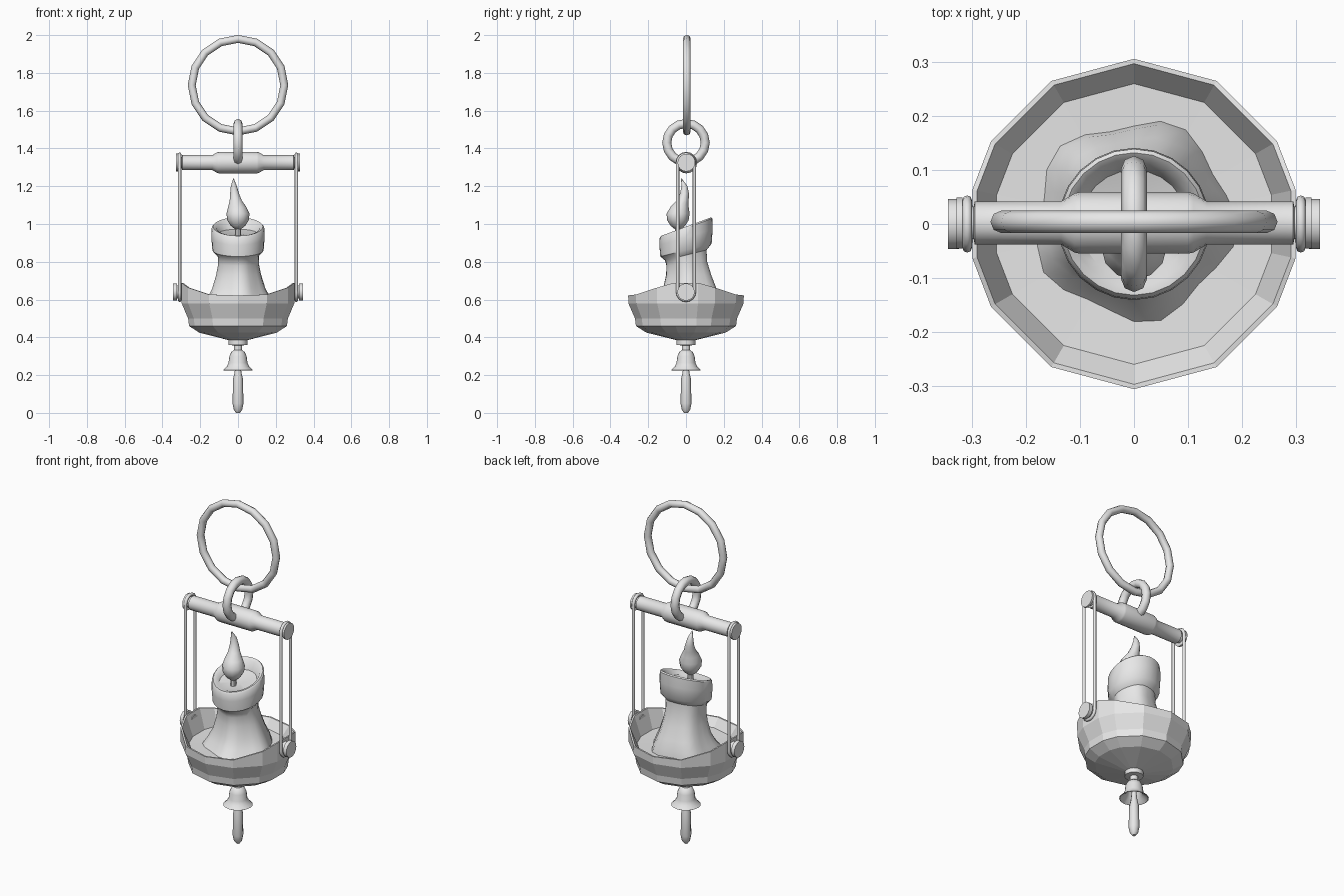
import bpy, bmesh, math
from math import sin, cos, pi, radians
from mathutils import Vector

if "Cube" in bpy.data.objects:
    bpy.data.objects.remove(bpy.data.objects["Cube"], do_unlink=True)

grey = bpy.data.materials.new("plain_grey")
grey.use_nodes = True
grey.diffuse_color = (0.8, 0.8, 0.8, 1)
grey.node_tree.nodes["Principled BSDF"].inputs["Base Color"].default_value = (0.8, 0.8, 0.8, 1)


def loft(name, rings, closed=False, smooth=40):
    """Skin a list of point rings; cap both ends unless the rings close on themselves."""
    bm = bmesh.new()
    rows = [[bm.verts.new(p) for p in ring] for ring in rings]
    n = len(rows[0])
    pairs = list(zip(rows, rows[1:])) + ([(rows[-1], rows[0])] if closed else [])
    for a, b in pairs:
        for i in range(n):
            j = (i + 1) % n
            bm.faces.new((a[i], a[j], b[j], b[i]))
    if not closed:
        bm.faces.new(rows[0][::-1])
        bm.faces.new(rows[-1])
    bmesh.ops.recalc_face_normals(bm, faces=bm.faces)
    mesh = bpy.data.meshes.new(name)
    bm.to_mesh(mesh)
    bm.free()
    mesh.materials.append(grey)
    ob = bpy.data.objects.new(name, mesh)
    bpy.context.collection.objects.link(ob)
    if smooth:
        bpy.ops.object.select_all(action='DESELECT')
        ob.select_set(True)
        bpy.context.view_layer.objects.active = ob
        bpy.ops.object.shade_smooth_by_angle(angle=radians(smooth))
    return ob


def turned(name, profile, centre=(0, 0, 0), axis='Z', sides=16, smooth=40):
    """Revolve (radius, distance) pairs about the z or x axis."""
    rings = []
    for r, h in profile:
        ring = []
        for i in range(sides):
            a = 2 * pi * i / sides
            p = (r * cos(a), r * sin(a), h) if axis == 'Z' else (h, r * cos(a), r * sin(a))
            ring.append(Vector(centre) + Vector(p))
        rings.append(ring)
    return loft(name, rings, smooth=smooth)


def link(name, centre, side, radius, wire, half_length=0, segments=16):
    """Round or stadium-shaped wire loop standing in the plane of z and 'side'."""
    side, up = Vector(side), Vector((0, 0, 1))
    across = side.cross(up)
    angles = [(2 * pi * i / segments, 1 if i < segments / 2 else -1) for i in range(segments)]
    if half_length:
        half = segments // 2
        angles = [(pi * i / half + (0 if s > 0 else pi), s) for s in (1, -1) for i in range(half + 1)]
    rings = []
    for a, s in angles:
        out = side * cos(a) + up * sin(a)
        mid = Vector(centre) + up * s * half_length + out * radius
        rings.append([mid + wire * (out * cos(2 * pi * k / 8) + across * sin(2 * pi * k / 8))
                      for k in range(8)])
    return loft(name, rings, closed=True, smooth=50)


# Hanging rings
link("large_ring", (0, 0.004, 1.735), (1, 0, 0), 0.245, 0.021)
link("small_ring", (0, 0, 1.43), (0, 1, 0), 0.102, 0.024)

# Crossbar with thick middle and end discs
half_bar = [(0.057, 0.1), (0.055, 0.11), (0.04, 0.135), (0.04, 0.295), (0.03, 0.297),
            (0.03, 0.316), (0.047, 0.318), (0.047, 0.329)]
turned("crossbar", [(r, -x) for r, x in reversed(half_bar)] + half_bar, (0, 0.002, 1.325), 'X')

# Side wire loops and the bosses that hold them to the bowl
for s, label in ((1, "left"), (-1, "right")):
    link(label + "_wire_loop", (s * 0.309, 0, 0.983), (0, 1, 0), 0.044, 0.009, half_length=0.343)
    turned(label + "_boss", [(0.034, s * 0.28), (0.034, s * 0.322), (0.046, s * 0.324),
                             (0.046, s * 0.345)], (0, 0, 0.64), 'X')

# Faceted bowl, its rim raised at both sides
bowl_angles = [radians(a + h) for h in (0, 180) for a in (-12, 12, 30, 60, 90, 120, 150)]
bowl_profile = [(0.05, 0.385, 0), (0.21, 0.425, 0), (0.265, 0.46, 0), (0.27, 0.5, 0),
                (0.305, 0.58, 0), (0.306, 0.622, 1), (0.297, 0.622, 1), (0.26, 0.575, 0),
                (0.1, 0.57, 0)]
loft("bowl", [[(r * cos(a), r * sin(a), z + lift * 0.073 * abs(cos(a)) ** 4) for a in bowl_angles]
              for r, z, lift in bowl_profile], smooth=0)

# Candle: flared foot with drips, slanted collar and hollow top
candle_profile = [  # height, radius, slant, shift back, drip depth
    (0.565, 0.185, 0, 0.005, 0.07), (0.61, 0.162, 0, 0.02, 0.07), (0.66, 0.138, 0, 0.022, 0.06),
    (0.73, 0.118, 0, 0.016, 0.05), (0.79, 0.107, 0.1, 0.006, 0.04), (0.835, 0.11, 0.25, 0, 0.02),
    (0.862, 0.136, 0.25, 0, 0), (0.93, 0.141, 0.3, 0, 0), (0.978, 0.139, 0.37, 0, 0),
    (0.986, 0.132, 0.37, 0, 0), (0.98, 0.116, 0.37, 0, 0), (0.952, 0.1, 0.2, 0, 0),
    (0.945, 0.03, 0.1, 0, 0)]
candle = []
for z, r, slant, shift, drip in candle_profile:
    ring = []
    for i in range(24):
        a = 2 * pi * i / 24
        rr = r * (1 + drip * cos(5 * a + 0.6))
        ring.append((rr * cos(a), rr * sin(a) + shift, z + slant * rr * sin(a)))
    candle.append(ring)
loft("candle", candle)

# Wick and curling flame
turned("wick", [(0.016, 0.93), (0.016, 0.985)], (0, -0.043, 0), sides=8)
flame_profile = [  # height, radius, x, y
    (0.972, 0.015, 0, -0.043), (0.99, 0.038, 0, -0.043), (1.02, 0.057, 0, -0.043),
    (1.055, 0.061, 0, -0.042), (1.09, 0.048, -0.004, -0.034), (1.125, 0.032, -0.012, -0.018),
    (1.16, 0.024, -0.018, -0.008), (1.2, 0.016, -0.022, -0.008), (1.24, 0.002, -0.024, -0.024)]
loft("flame", [[(x + r * cos(2 * pi * i / 12), y + r * sin(2 * pi * i / 12), z) for i in range(12)]
               for z, r, x, y in flame_profile], smooth=60)

# Bell and clapper below the bowl
turned("bell_mount", [(0.05, 0.392), (0.05, 0.36), (0.022, 0.357), (0.022, 0.325)])
turned("bell", [(0.018, 0.335), (0.036, 0.322), (0.046, 0.3), (0.05, 0.265), (0.06, 0.245),
                (0.079, 0.227), (0.076, 0.225), (0.045, 0.25), (0.03, 0.29)])
turned("clapper", [(0.012, 0.27), (0.018, 0.215), (0.026, 0.18), (0.029, 0.05), (0.022, 0.015),
                   (0.01, 0.0)], sides=8, smooth=50)
